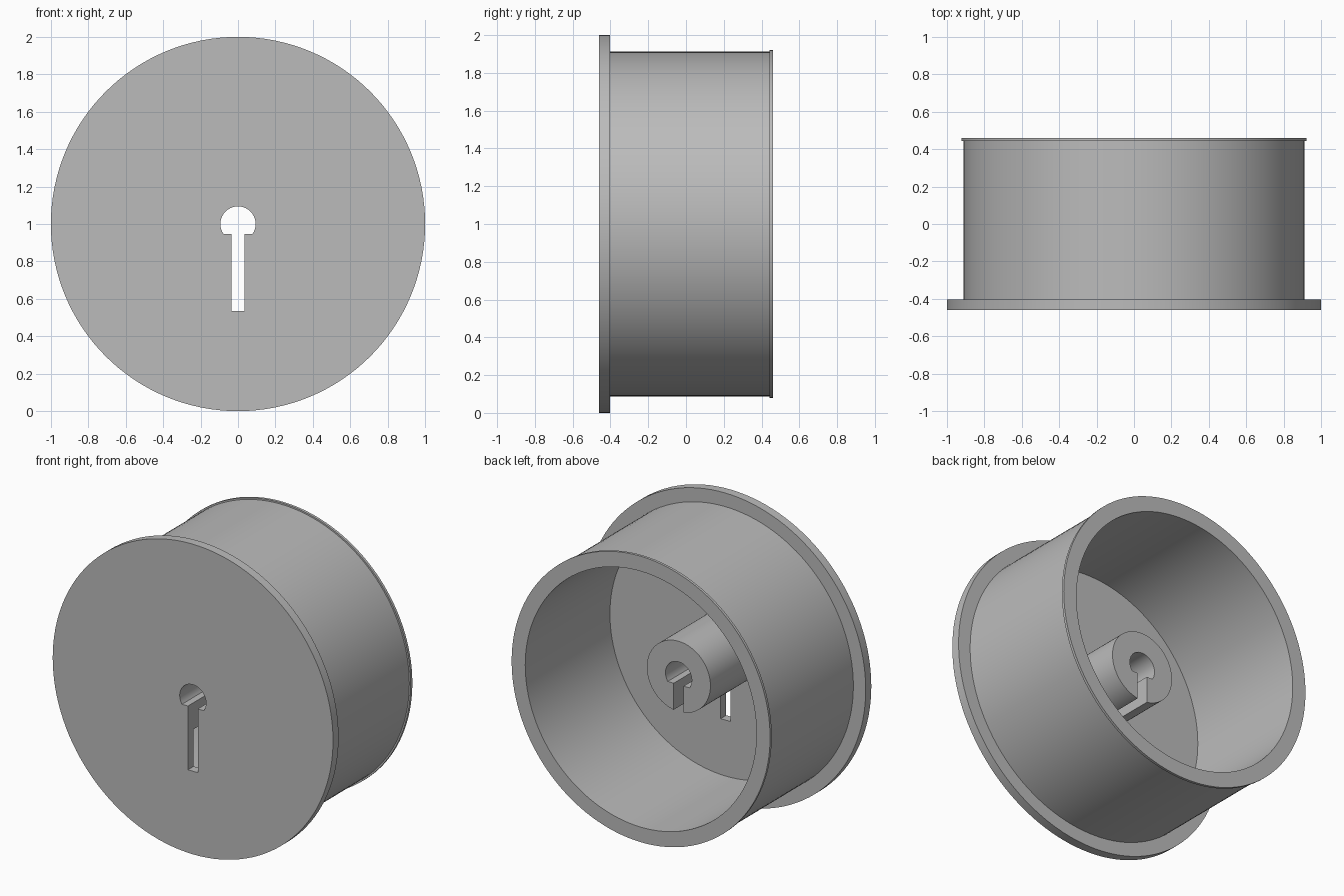
import bpy, bmesh, math
from mathutils import Matrix, Vector

cube = bpy.data.objects.get("Cube")
if cube:
    bpy.data.objects.remove(cube, do_unlink=True)

grey = bpy.data.materials.new("plain grey")
grey.use_nodes = True
colour = (0.5, 0.5, 0.5, 1)
grey.diffuse_color = colour
grey.node_tree.nodes["Principled BSDF"].inputs["Base Color"].default_value = colour

SEGMENTS = 128
AXIS_Z = 1.0
FRONT, BACK = -0.46, 0.46


def add_object(name, bm):
    bmesh.ops.recalc_face_normals(bm, faces=bm.faces)
    mesh = bpy.data.meshes.new(name)
    bm.to_mesh(mesh)
    bm.free()
    mesh.materials.append(grey)
    obj = bpy.data.objects.new(name, mesh)
    bpy.context.collection.objects.link(obj)
    return obj


def lathe(name, profile):
    """Revolve (radius, y) points, which start and end on the axis."""
    bm = bmesh.new()
    verts = [bm.verts.new((r, y, 0)) for r, y in profile]
    edges = [bm.edges.new(pair) for pair in zip(verts, verts[1:])]
    bmesh.ops.spin(bm, geom=verts + edges, cent=(0, 0, 0), axis=(0, 1, 0),
                   angle=math.tau, steps=SEGMENTS, use_merge=True)
    bmesh.ops.remove_doubles(bm, verts=bm.verts, dist=0.0001)
    bmesh.ops.translate(bm, verts=bm.verts, vec=(0, 0, AXIS_Z))
    # Merge the end fans into flat discs
    bmesh.ops.dissolve_limit(bm, angle_limit=0.001, verts=bm.verts, edges=bm.edges)
    return add_object(name, bm)


def keyhole(name, radius, flat, half_slot, slot_end):
    """Flat-bottomed round hole with a slot below, extruded along y."""
    start = -math.asin(flat / radius)
    sweep = math.pi - 2 * start
    steps = 40
    outline = [(radius * math.cos(start + sweep * i / steps),
                radius * math.sin(start + sweep * i / steps)) for i in range(steps + 1)]
    outline += [(-half_slot, -flat), (-half_slot, -slot_end),
                (half_slot, -slot_end), (half_slot, -flat)]
    bm = bmesh.new()
    face = bm.faces.new([bm.verts.new((x, FRONT - 0.1, AXIS_Z + z)) for x, z in outline])
    out = bmesh.ops.extrude_face_region(bm, geom=[face])
    moved = [v for v in out["geom"] if isinstance(v, bmesh.types.BMVert)]
    bmesh.ops.translate(bm, verts=moved, vec=(0, BACK - FRONT + 0.2, 0))
    return add_object(name, bm)


# Flanged drum, open at the back, with a lip and a central hub
flange_back, hub_end, lip_front = -0.403, 0.075, 0.443
drum = lathe("flanged_drum", [
    (0, FRONT), (1, FRONT), (1, flange_back),
    (0.912, flange_back), (0.912, lip_front),
    (0.922, lip_front), (0.922, BACK),
    (0.825, BACK), (0.825, flange_back),
    (0.227, flange_back), (0.227, hub_end), (0, hub_end)])

# Keyed shaft hole and slot through the front plate and hub
cutter = keyhole("keyhole_cutter", 0.094, 0.053, 0.035, 0.464)
cutter.hide_render = True
cut = drum.modifiers.new("keyhole", 'BOOLEAN')
cut.operation = 'DIFFERENCE'
cut.solver = 'EXACT'
cut.object = cutter

bpy.ops.object.select_all(action='DESELECT')
drum.select_set(True)
bpy.context.view_layer.objects.active = drum
bpy.ops.object.modifier_apply(modifier=cut.name)
bpy.data.objects.remove(cutter, do_unlink=True)
bpy.ops.object.shade_smooth_by_angle(angle=math.radians(30))
